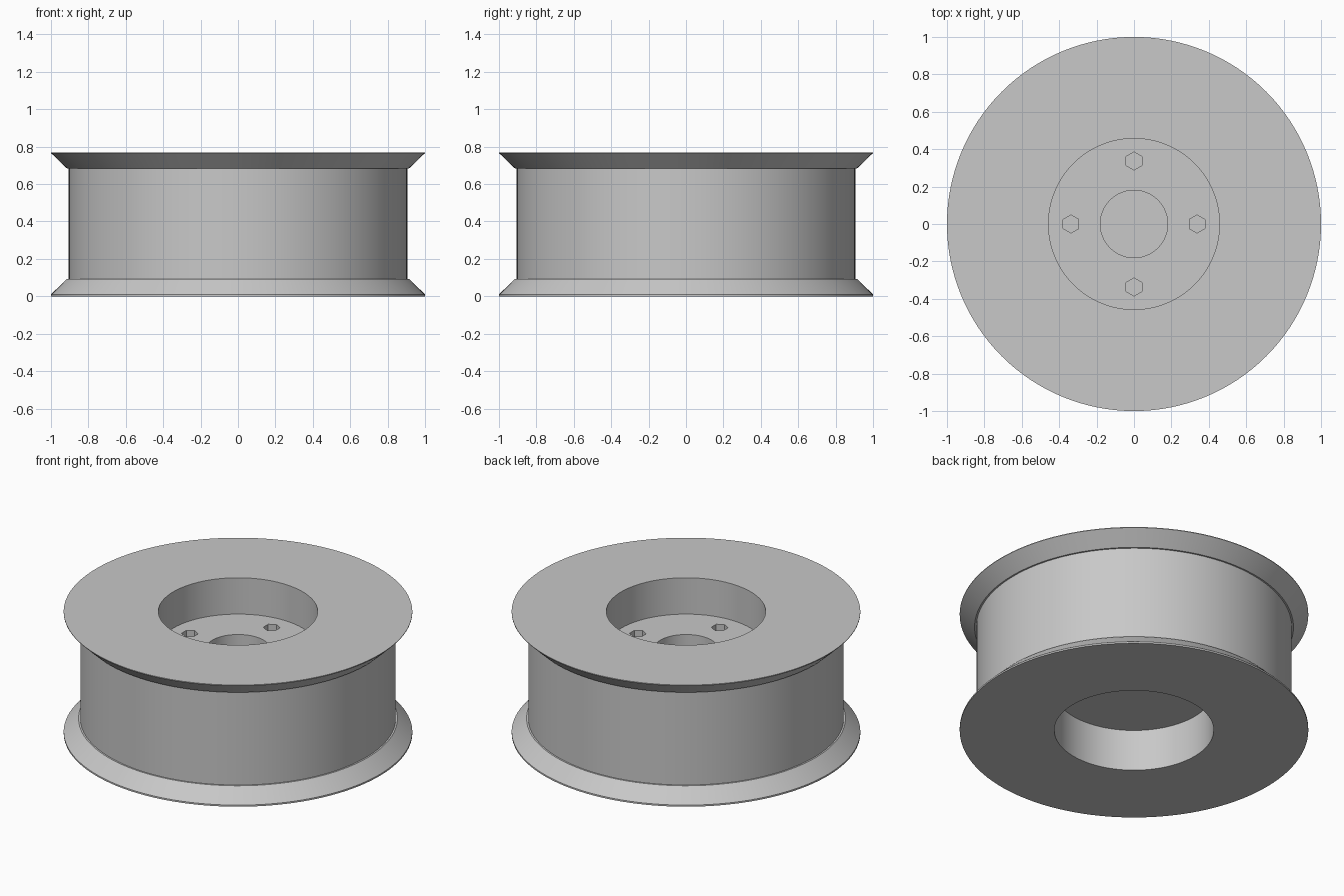
import bpy
import bmesh
import math

SEGMENTS = 128
HEIGHT = 0.77
FLOOR_TOP, FLOOR_BOTTOM = 0.54, 0.263
POCKET_R, HUB_R = 0.457, 0.18
BLIND_DEPTH = 0.14

default = bpy.data.objects.get("Cube")
if default:
    bpy.data.objects.remove(default, do_unlink=True)


def make_material(name, colour):
    mat = bpy.data.materials.new(name)
    mat.use_nodes = True
    mat.diffuse_color = colour
    mat.node_tree.nodes["Principled BSDF"].inputs["Base Color"].default_value = colour
    return mat


def link_mesh(name, bm, mat):
    mesh = bpy.data.meshes.new(name)
    bm.to_mesh(mesh)
    bm.free()
    mesh.materials.append(mat)
    obj = bpy.data.objects.new(name, mesh)
    bpy.context.collection.objects.link(obj)
    return obj


def lathe(name, profile, mat):
    """Turn a radius/height profile around the z axis."""
    bm = bmesh.new()
    verts = [bm.verts.new((r, 0, z)) for r, z in profile]
    edges = [bm.edges.new(pair) for pair in zip(verts, verts[1:])]
    bmesh.ops.spin(bm, geom=verts + edges, cent=(0, 0, 0), axis=(0, 0, 1),
                   angle=math.tau, steps=SEGMENTS, use_duplicate=False)
    bmesh.ops.remove_doubles(bm, verts=bm.verts, dist=0.0001)
    bmesh.ops.recalc_face_normals(bm, faces=bm.faces)
    return link_mesh(name, bm, mat)


def hex_prism(name, x, y, z_low, z_high, radius, mat):
    """Hexagonal prism with corners pointing along y."""
    bm = bmesh.new()
    ring = [bm.verts.new((x + radius * math.sin(i * math.pi / 3),
                          y + radius * math.cos(i * math.pi / 3), z_low))
            for i in range(6)]
    face = bm.faces.new(ring)
    top = bmesh.ops.extrude_face_region(bm, geom=[face])["geom"]
    bmesh.ops.translate(bm, vec=(0, 0, z_high - z_low),
                        verts=[v for v in top if isinstance(v, bmesh.types.BMVert)])
    bmesh.ops.recalc_face_normals(bm, faces=bm.faces)
    return link_mesh(name, bm, mat)


grey = make_material("light grey", (0.58, 0.58, 0.58, 1))

# Rim: barrel with flared flanges, pocketed on both ends, blind hub bore on top
hub_floor = FLOOR_TOP - BLIND_DEPTH
rim = lathe("wheel_rim", [
    (0, FLOOR_BOTTOM), (POCKET_R, FLOOR_BOTTOM), (POCKET_R, 0),
    (1, 0), (1, 0.01), (0.915, 0.093), (0.905, 0.093),
    (0.905, 0.684), (0.915, 0.684), (1, 0.766), (1, HEIGHT),
    (POCKET_R, HEIGHT), (POCKET_R, FLOOR_TOP),
    (HUB_R, FLOOR_TOP), (HUB_R, hub_floor), (0, hub_floor),
], grey)

# Four hexagonal bolt sockets sunk into the upper pocket floor
bpy.context.view_layer.objects.active = rim
for i in range(4):
    angle = i * math.pi / 2
    cutter = hex_prism("bolt_socket_cutter", 0.337 * math.cos(angle),
                       0.337 * math.sin(angle), hub_floor, FLOOR_TOP + 0.1,
                       0.048, grey)
    cutter.hide_render = True
    cut = rim.modifiers.new("bolt_socket", 'BOOLEAN')
    cut.operation = 'DIFFERENCE'
    cut.solver = 'EXACT'
    cut.object = cutter
    bpy.ops.object.modifier_apply(modifier=cut.name)
    bpy.data.objects.remove(cutter, do_unlink=True)

# Smooth round walls, crisp rims
bpy.ops.object.select_all(action='DESELECT')
rim.select_set(True)
bpy.ops.object.shade_smooth_by_angle(angle=math.radians(30))
